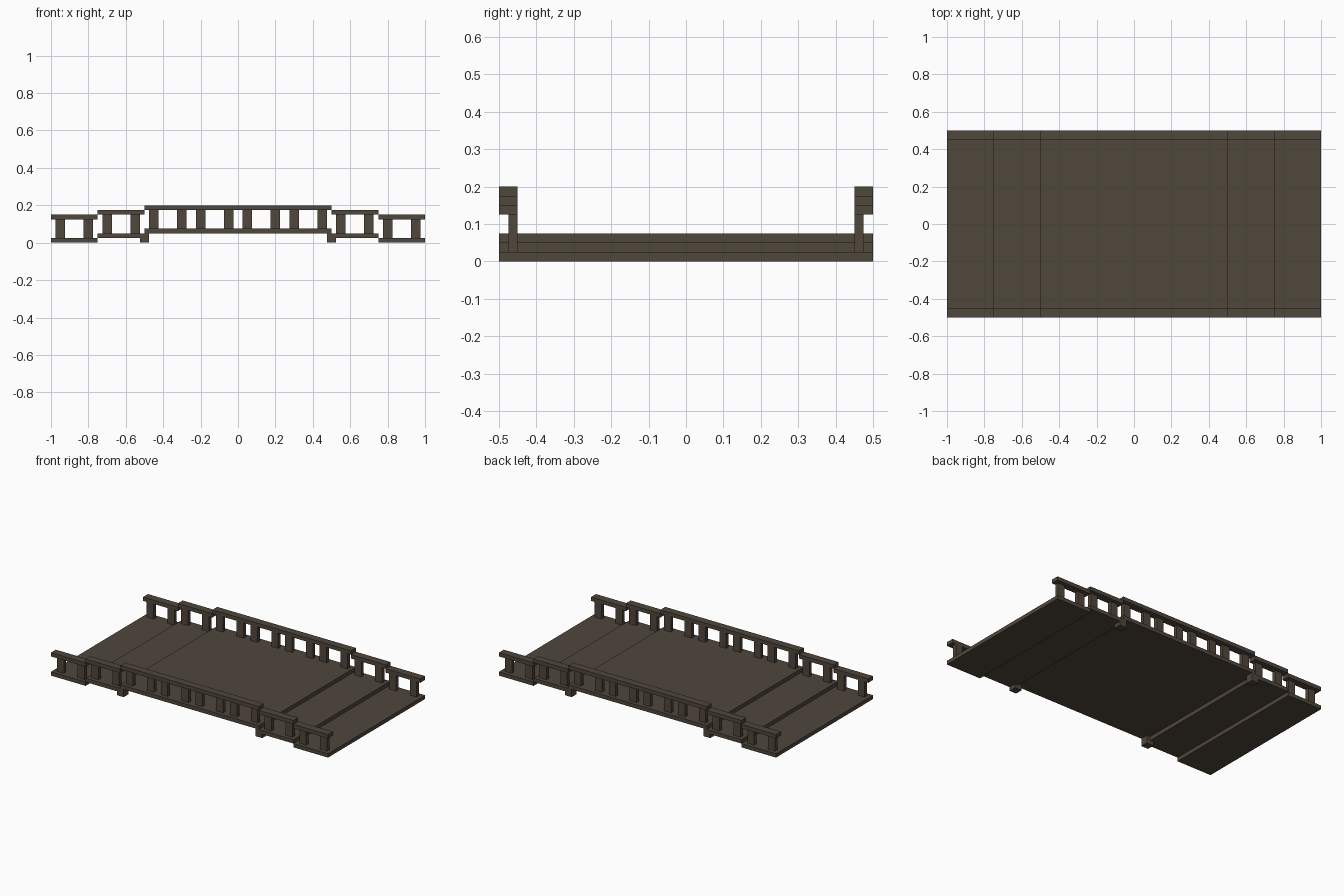
import bpy

if "Cube" in bpy.data.objects:
    bpy.data.objects.remove(bpy.data.objects["Cube"])

wood = bpy.data.materials.new("dark weathered wood")
wood.diffuse_color = (0.080, 0.063, 0.045, 1.0)
wood.use_nodes = True
wood.node_tree.nodes["Principled BSDF"].inputs["Base Color"].default_value = wood.diffuse_color


def box(name, x0, x1, y0, y1, z0, z1):
    v = [(x, y, z) for x in (x0, x1) for y in (y0, y1) for z in (z0, z1)]
    f = [(0, 1, 3, 2), (4, 6, 7, 5), (0, 4, 5, 1),
         (2, 3, 7, 6), (0, 2, 6, 4), (1, 5, 7, 3)]
    mesh = bpy.data.meshes.new(name)
    mesh.from_pydata(v, [], f)
    mesh.materials.append(wood)
    obj = bpy.data.objects.new(name, mesh)
    bpy.context.collection.objects.link(obj)


T = 0.025  # plank thickness

# Stepped spans: name, x range, deck bottom, post centres
spans = [
    ("left_end", -1.0, -0.75, 0.0, (-0.95, -0.8)),
    ("left_step", -0.75, -0.5, T, (-0.7, -0.55)),
    ("centre", -0.5, 0.5, 2 * T,
     (-0.45, -0.3, -0.2, -0.05, 0.05, 0.2, 0.3, 0.45)),
    ("right_step", 0.5, 0.75, T, (0.55, 0.7)),
    ("right_end", 0.75, 1.0, 0.0, (0.8, 0.95)),
]

for name, x0, x1, z, posts in spans:
    # Deck plank
    box(name + "_deck", x0, x1, -0.5, 0.5, z, z + T)
    for side, s in (("front", -1), ("back", 1)):
        # Handrail
        a, b = sorted((s * 0.45, s * 0.5))
        box(f"{name}_{side}_handrail", x0, x1, a, b, z + 0.125, z + 0.15)
        # Posts, flush with the inner edge of the rail
        a, b = sorted((s * 0.45, s * 0.475))
        for x in posts:
            box(f"{name}_{side}_post", x - 0.025, x + 0.025, a, b,
                z + T, z + 0.125)

# Support feet under the ends of the centre span
for x in (-0.5, 0.5):
    for s in (-1, 1):
        a, b = sorted((s * 0.45, s * 0.5))
        box("support_foot", x - 0.025, x + 0.025, a, b, 0.0, 0.05)
